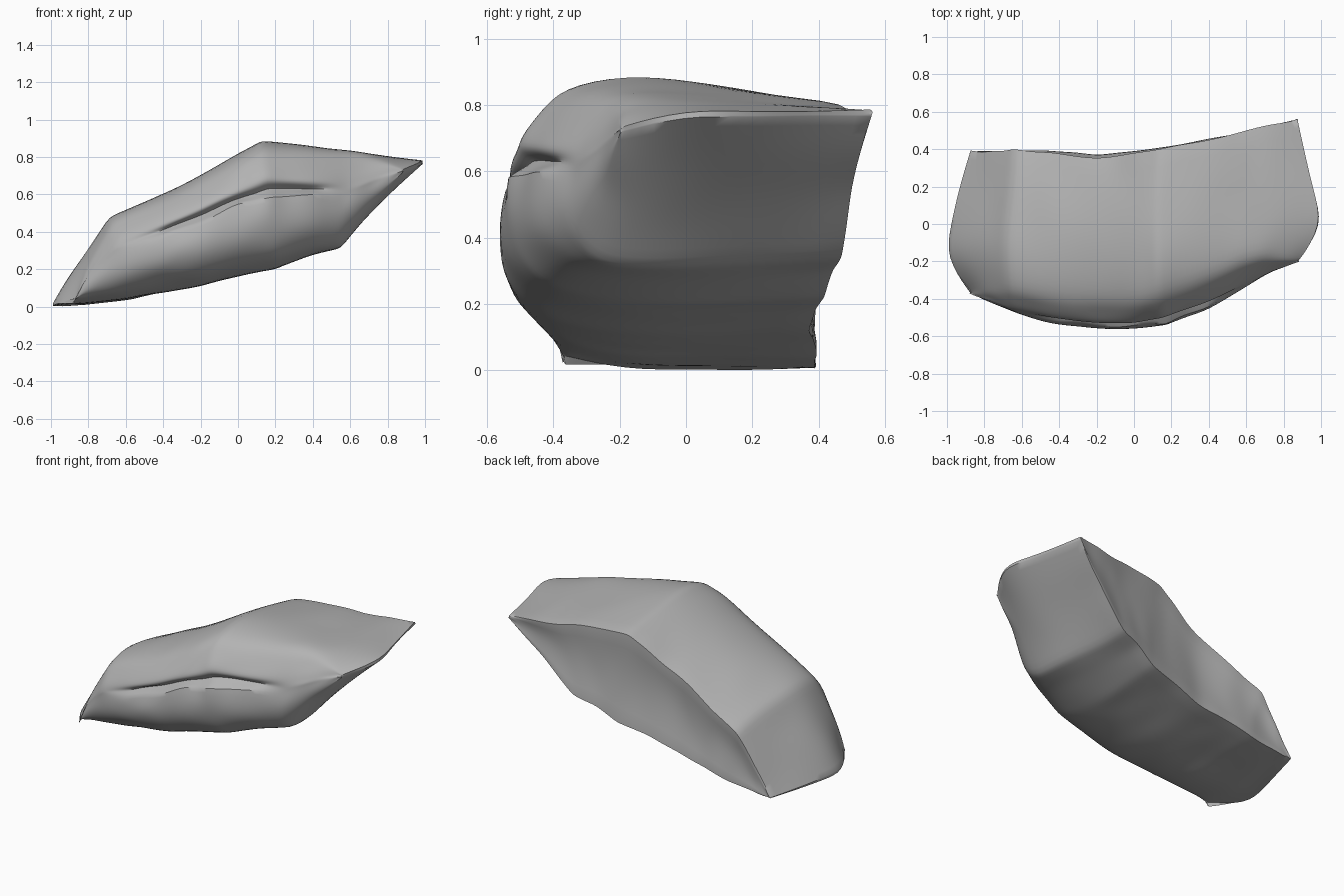
import bpy, bmesh, random
from mathutils import Vector

random.seed(4)
cube = bpy.data.objects.get("Cube")
if cube:
    bpy.data.objects.remove(cube)

# Stations from the low tip to the high tip:
# top x, top z, bottom x, bottom z, front y, top back y, bottom back y
STATIONS = [
    (-1.015, .02, -1.015, .005, -.37, .39, .39),
    (-.865, .25, -.85, .015, -.41, .39, .39),
    (-.70, .485, -.60, .04, -.48, .40, .40),
    (-.45, .59, -.40, .075, -.54, .385, .395),
    (-.20, .71, -.20, .105, -.565, .355, .375),
    (.00, .83, .00, .16, -.565, .38, .395),
    (.13, .895, .20, .20, -.54, .405, .425),
    (.35, .87, .40, .27, -.465, .445, .45),
    (.60, .85, .56, .31, -.36, .49, .47),
    (.80, .82, .76, .53, -.26, .53, .50),
    (1.02, .785, 1.02, .765, -.20, .56, .56),
]

# Front face from top edge to bottom edge: height fraction, inset
FRONT = [(0, .16), (.12, .095), (.23, .05), (.31, .025), (.36, .08),
         (.405, .015), (.58, 0), (.76, .015), (.91, .075), (1, .15)]
CLEFT, LIP = 4, 5


def mix(a, b, t):
    return a + (b - a) * t


def clamp(v):
    return max(0, min(1, v))


def densify(rows):
    out = []
    for a, b in zip(rows, rows[1:]):
        out += [a, tuple(mix(p, q, .5) for p, q in zip(a, b))]
    return out + [rows[-1]]


def place(x, y, z, front, back):
    """Round the outlines of the two tips."""
    mid = mix(back, front, .75)
    q = clamp(abs((y - mid) / ((back - mid) if y > mid else (mid - front))))
    w = max(0, (abs(x) - .45) / .55)
    if x > 0:
        if y < mid:
            z -= .05 * w * q
        x -= .14 * w * q ** .75
    else:
        x += .14 * w * q ** 1.2
    return Vector((x, y, z))


def section(row):
    tx, tz, bx, bz, front, tback, bback = row
    thick = min(1, (tz - bz) / .5)
    slit = clamp(min((tx + .62) / .3, (.62 - tx) / .3))
    sag = .28 * clamp((.4 - tx) / .5)
    corner = .1 * clamp(1 - abs(bx - .5) / .3)

    def top_point(y):
        d = max(0, y + .14)
        z = tz - thick * (.09 * d + sag * d * d + .17 * max(0, -.17 - y))
        return place(tx, y, z, front, tback)

    def bottom_point(y):
        x = bx - corner * clamp((y + .1) / .5)
        z = bz + .22 * max(0, -.2 - y) + .06 * clamp(bx + .7) * max(0, y) * thick
        return place(x, y, z, front, bback)

    def back_point(s):
        p = top_point(tback).lerp(bottom_point(bback), s)
        p.y -= .025 * thick
        return p

    # Upper face, back to front
    pts = [back_point(.33)]
    edge = front + FRONT[0][1] * thick
    pts += [top_point(mix(tback, edge, t)) for t in (0, .25, .5, .75)]

    # Front face with the cleft
    upper = top_point(edge)
    lower = bottom_point(front + FRONT[-1][1] * thick)
    for i, (s, inset) in enumerate(FRONT):
        s += .4 * max(0, tx) * s * (1 - s)
        if i == CLEFT:
            inset = mix(.015, inset, slit)
        elif i == LIP:
            s += slit * random.uniform(-.015, .035)
            inset += slit * random.uniform(-.02, .02)
        p = upper.lerp(lower, s)
        p.y = front + inset * thick
        pts.append(p)

    # Underside, front to back
    pts += [bottom_point(mix(bback, lower.y, t)) for t in (.75, .5, .25, 0)]
    pts.append(back_point(.66))
    return pts


# Loft the sections into a closed boulder
bm = bmesh.new()
rings = [[bm.verts.new(p) for p in section(row)] for row in densify(STATIONS)]
n = len(rings[0])
for a, b in zip(rings, rings[1:]):
    for i in range(n):
        j = (i + 1) % n
        bm.faces.new((a[i], a[j], b[j], b[i]))
for ring in (rings[0], rings[-1]):
    for i in range(n // 2 - 1):
        bm.faces.new((ring[i], ring[i + 1], ring[n - 2 - i], ring[n - 1 - i]))
bmesh.ops.recalc_face_normals(bm, faces=bm.faces)

# Crease the chipped tips, main ridges, back rim and cleft
crease = bm.edges.layers.float.new("crease_edge")


def sharpen(a, b, value):
    bm.edges.get((a, b))[crease] = value


for k, value in ((0, 1), (4, .35), (12, .35), (16, .35), (-1, 1)):
    for i in range(n):
        sharpen(rings[k][i], rings[k][(i + 1) % n], value)
for a, b in zip(rings, rings[1:]):
    sharpen(a[1], b[1], .8)
    sharpen(a[n - 2], b[n - 2], .9)
for a, b in zip(rings[6:15], rings[7:16]):
    sharpen(a[5 + LIP], b[5 + LIP], .6)
    sharpen(a[5 + CLEFT], b[5 + CLEFT], .5)

# Small chips and unevenness
for ring in rings:
    for v in ring:
        v.co += Vector([random.uniform(-.006, .006) for _ in range(3)])
        v.co.z = max(v.co.z, 0)

mesh = bpy.data.meshes.new("boulder")
bm.to_mesh(mesh)
bm.free()
boulder = bpy.data.objects.new("boulder", mesh)
bpy.context.collection.objects.link(boulder)
bpy.context.view_layer.objects.active = boulder
boulder.select_set(True)
smooth = boulder.modifiers.new("smooth", 'SUBSURF')
smooth.levels = smooth.render_levels = 2
bpy.ops.object.modifier_apply(modifier=smooth.name)

# Stone colour
stone = bpy.data.materials.new("grey stone")
stone.use_nodes = True
grey = (.45, .45, .45, 1)
stone.diffuse_color = grey
stone.node_tree.nodes["Principled BSDF"].inputs["Base Color"].default_value = grey
boulder.data.materials.append(stone)
bpy.ops.object.shade_smooth_by_angle(angle=.7)
